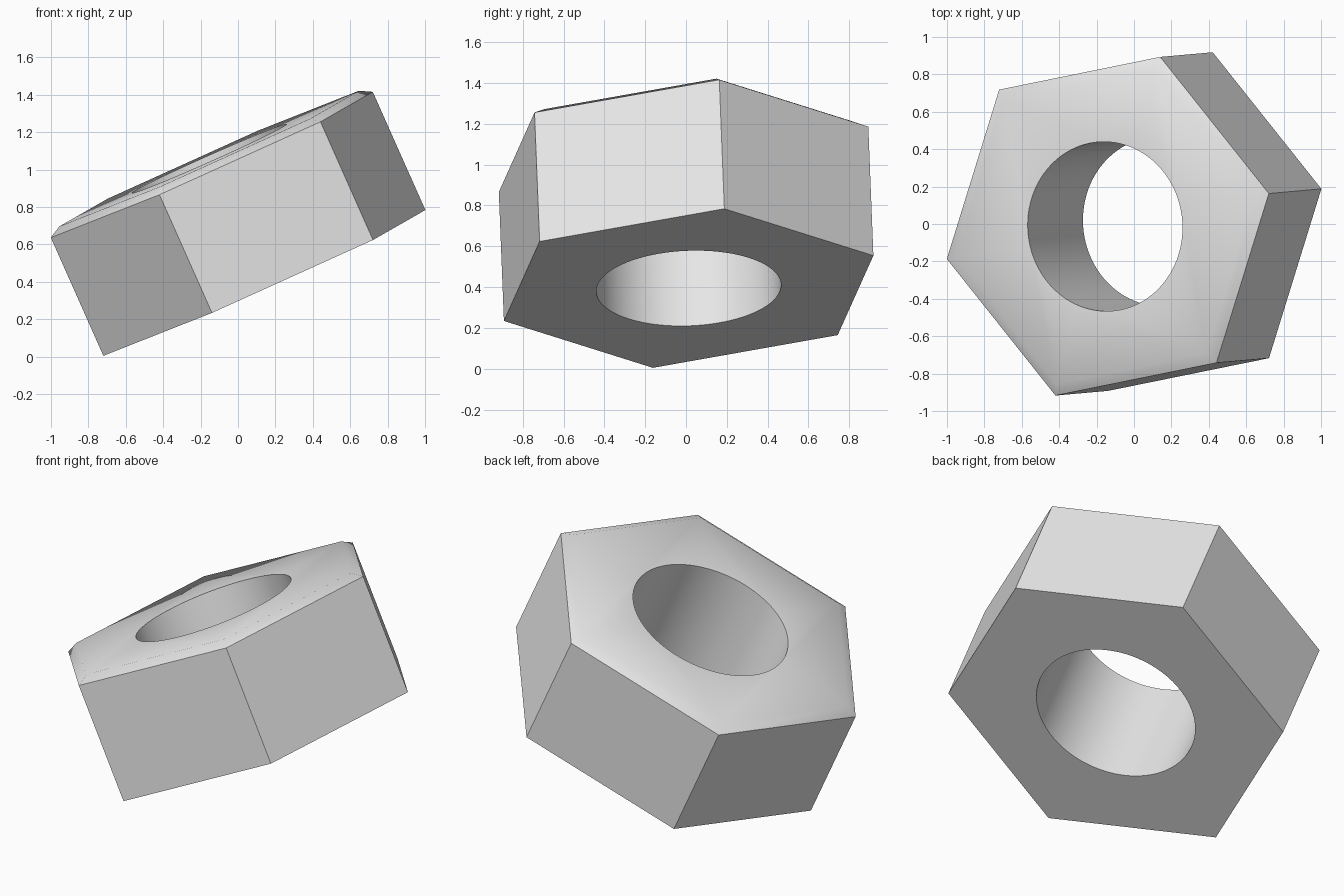
import bpy, bmesh, math
from mathutils import Matrix, Vector

default = bpy.data.objects.get("Cube")
if default:
    bpy.data.objects.remove(default, do_unlink=True)

RADIUS, RIM, HEIGHT, HOLE = 0.961, 0.692, 0.728, 0.453
INSET = 0.93

# Single grey material
grey = bpy.data.materials.new("plain grey")
grey.use_nodes = True
colour = (0.8, 0.8, 0.8, 1)
grey.diffuse_color = colour
grey.node_tree.nodes["Principled BSDF"].inputs["Base Color"].default_value = colour


def stacked_prism(name, sides, rings):
    """Closed solid through rings given as (radius, height)."""
    bm = bmesh.new()
    loops = [[bm.verts.new((r * math.cos(math.tau * i / sides),
                            r * math.sin(math.tau * i / sides), z))
              for i in range(sides)] for r, z in rings]
    bm.faces.new(loops[0][::-1])
    bm.faces.new(loops[-1])
    for low, high in zip(loops, loops[1:]):
        for i in range(sides):
            j = (i + 1) % sides
            bm.faces.new((low[i], low[j], high[j], high[i]))
    mesh = bpy.data.meshes.new(name)
    bm.to_mesh(mesh)
    bm.free()
    mesh.materials.append(grey)
    obj = bpy.data.objects.new(name, mesh)
    bpy.context.collection.objects.link(obj)
    return obj


# Six-sided body with a chamfered top
nut = stacked_prism("hex_nut", 6, [(RADIUS, 0), (RADIUS, RIM), (RADIUS * INSET, HEIGHT)])

# Round bore
cutter = stacked_prism("bore_cutter", 96, [(HOLE, -1), (HOLE, 2)])
cutter.hide_render = True
bore = nut.modifiers.new("bore", "BOOLEAN")
bore.operation = "DIFFERENCE"
bore.solver = "EXACT"
bore.object = cutter

bpy.ops.object.select_all(action="DESELECT")
nut.select_set(True)
bpy.context.view_layer.objects.active = nut
bpy.ops.object.modifier_apply(modifier=bore.name)
bpy.data.objects.remove(cutter, do_unlink=True)
bpy.ops.object.shade_smooth_by_angle(angle=math.radians(40))

# Tilt the nut so it rests on one corner
axis = Vector((-0.406, -0.036, 0.913)).normalized()
corner = Vector((0.86, 0.175, 0.395))
corner = (corner - axis * corner.dot(axis)).normalized()
side = axis.cross(corner)
turn = Matrix((corner, side, axis)).transposed().to_4x4()
nut.matrix_world = Matrix.Translation((0.141, 0.013, 0.394)) @ turn
